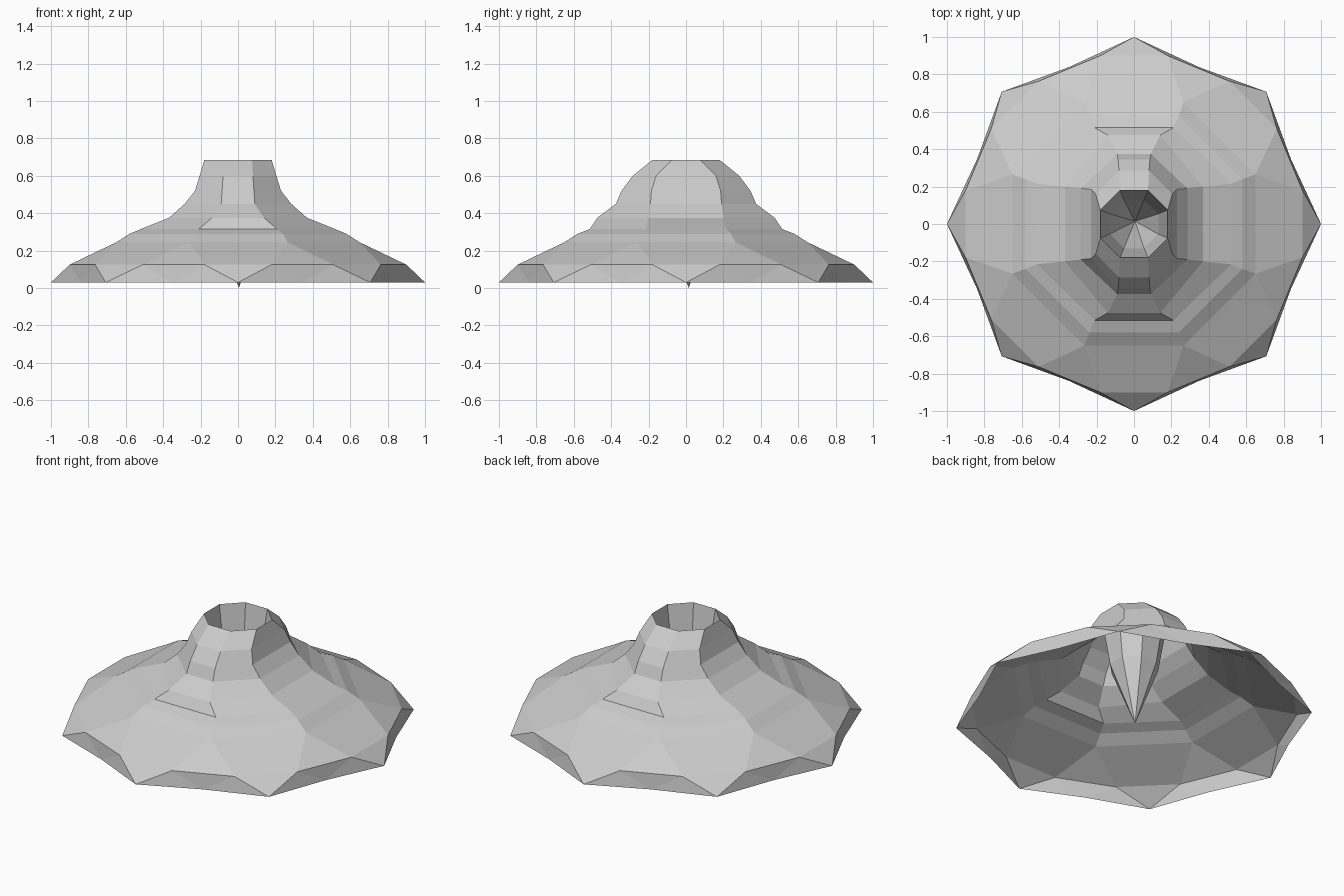
import bpy, bmesh
from math import cos, sin, radians

if "Cube" in bpy.data.objects:
    bpy.data.objects.remove(bpy.data.objects["Cube"], do_unlink=True)

grey = bpy.data.materials.new("plain grey")
grey.use_nodes = True
grey.diffuse_color = (0.6, 0.6, 0.6, 1)
grey.node_tree.nodes["Principled BSDF"].inputs["Base Color"].default_value = (0.6, 0.6, 0.6, 1)


def octagon(bm, z, half_front, y, x, half_side):
    """Ring of eight vertices with flat sides facing the axes."""
    quarter = [(x, -half_side), (x, half_side), (half_front, y), (-half_front, y)]
    pts = quarter + [(-px, -py) for px, py in quarter]
    return [bm.verts.new((px, py, z)) for px, py in pts]


def polar(bm, r, degrees, z):
    a = radians(degrees)
    return bm.verts.new((r * cos(a), r * sin(a), z))


def bridge(bm, top, low):
    n = len(top)
    for i in range(n):
        j = (i + 1) % n
        bm.faces.new((top[i], low[i], low[j], top[j]))


def finish(bm, name):
    mesh = bpy.data.meshes.new(name)
    bm.to_mesh(mesh)
    bm.free()
    mesh.materials.append(grey)
    obj = bpy.data.objects.new(name, mesh)
    bpy.context.collection.objects.link(obj)


# Canopy rows: height, front half width, y reach, x reach, side half width
rows = [
    (.685, .075, .18, .18, .075),
    (.60, .08, .285, .205, .16),
    (.52, .085, .345, .23, .185),
    (.45, .09, .375, .285, .19),
    (.375, .14, .475, .37, .20),
    (.315, .21, .515, .52, .215),
    (.29, .24, .58, .58, .24),
    (.245, .265, .65, .65, .265),
]
bm = bmesh.new()
rings = [octagon(bm, *row) for row in rows]
for top, low in zip(rings, rings[1:]):
    bridge(bm, top, low)

# Canopy brim with pointed, folded-down tips and a skirt between them
v = rings[-1]
w = [polar(bm, .918, k * 45 + s, .125) for k in range(8) for s in (-11.25, 11.25)]
tips = [polar(bm, 1, k * 45, .03) for k in range(8)]
mids = [polar(bm, .908, k * 45 + 22.5, .03) for k in range(8)]
for k in range(8):
    n = (k + 1) % 8
    a, b, c = w[2 * k], w[2 * k + 1], w[2 * n]
    for face in ((v[k], a, b, v[n]), (v[n], b, c), (a, tips[k], b),
                 (b, tips[k], mids[k]), (b, mids[k], c), (c, mids[k], tips[n])):
        bm.faces.new(face)
finish(bm, "canopy")

# Hollow spike hanging from the top opening
bm = bmesh.new()
rim = octagon(bm, *rows[0])
belly = octagon(bm, .37, .054, .13, .13, .054)
bridge(bm, belly, rim)
point = bm.verts.new((.005, .015, 0))
for i in range(8):
    bm.faces.new((belly[i], belly[(i + 1) % 8], point))
finish(bm, "central_spike")
